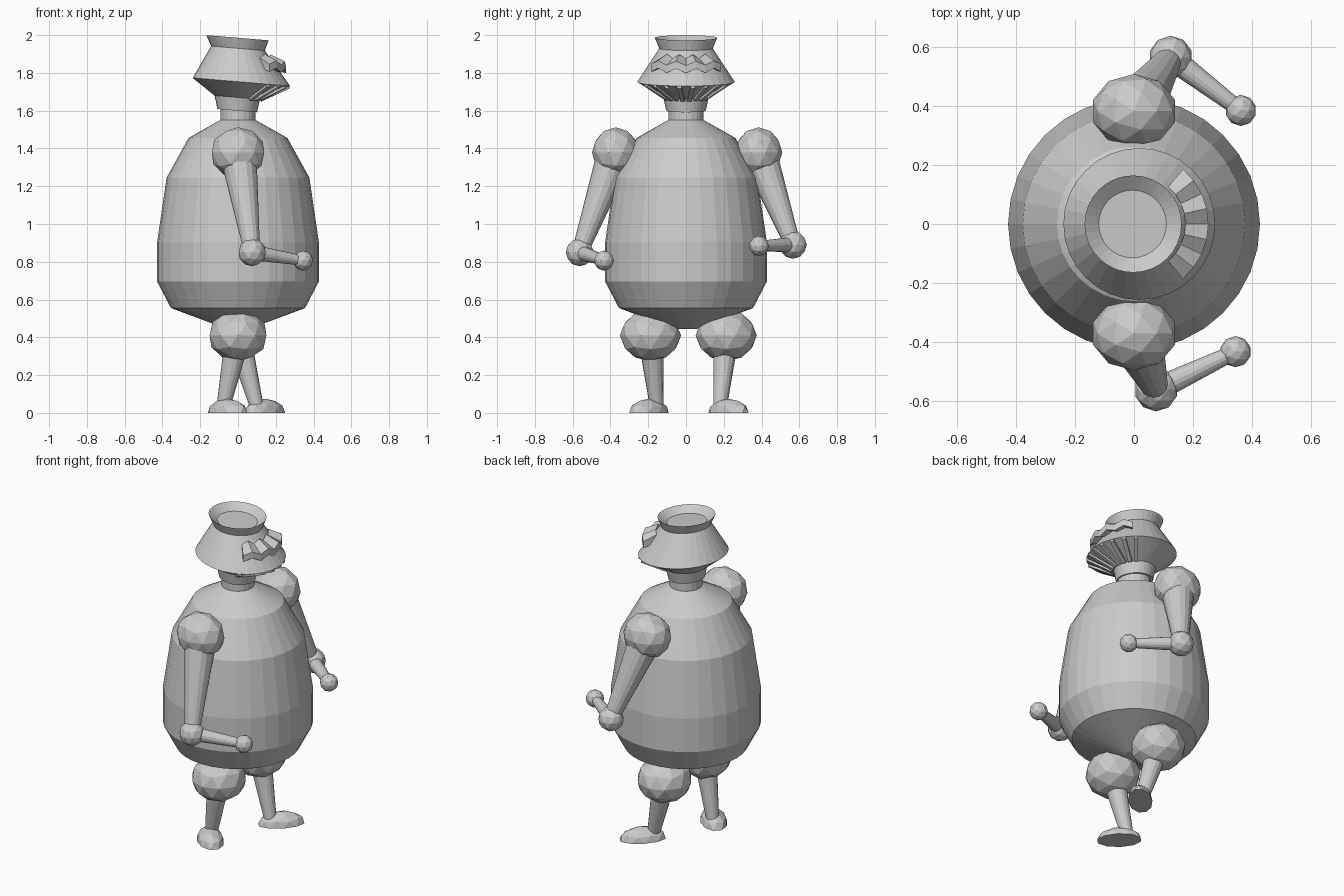
import bpy, bmesh, math
from mathutils import Vector, Matrix

if "Cube" in bpy.data.objects:
    bpy.data.objects.remove(bpy.data.objects["Cube"])

grey = bpy.data.materials.new("plain_grey")
grey.diffuse_color = (0.6, 0.6, 0.6, 1)
grey.use_nodes = True
grey.node_tree.nodes["Principled BSDF"].inputs["Base Color"].default_value = grey.diffuse_color
TILT = 0.083  # forward slope of the head


def finish(name, bm):
    bmesh.ops.recalc_face_normals(bm, faces=bm.faces)
    mesh = bpy.data.meshes.new(name)
    bm.to_mesh(mesh)
    bm.free()
    mesh.materials.append(grey)
    obj = bpy.data.objects.new(name, mesh)
    bpy.context.collection.objects.link(obj)
    return obj


def loft(name, rings, segs=32, tilt=0.0):
    """Stack of circles (radius, z, x offset), capped at both ends."""
    bm = bmesh.new()
    loops = []
    for r, z, cx in rings:
        loop = []
        for i in range(segs):
            a = 2 * math.pi * i / segs
            x = r * math.cos(a)
            loop.append(bm.verts.new((cx + x, r * math.sin(a), z - tilt * x)))
        loops.append(loop)
    for lo, hi in zip(loops, loops[1:]):
        for i in range(segs):
            j = (i + 1) % segs
            bm.faces.new((lo[i], lo[j], hi[j], hi[i]))
    bm.faces.new(loops[0])
    bm.faces.new(loops[-1])
    return finish(name, bm)


def ball(name, centre, size):
    bm = bmesh.new()
    bmesh.ops.create_icosphere(bm, subdivisions=2, radius=1)
    bmesh.ops.scale(bm, vec=size, verts=bm.verts)
    bmesh.ops.translate(bm, vec=centre, verts=bm.verts)
    return finish(name, bm)


def limb(name, a, b, r1, r2):
    a, b = Vector(a), Vector(b)
    d = b - a
    m = Matrix.Translation((a + b) / 2) @ d.to_track_quat('Z', 'Y').to_matrix().to_4x4()
    bm = bmesh.new()
    bmesh.ops.create_cone(bm, cap_ends=True, segments=16, radius1=r1, radius2=r2,
                          depth=d.length, matrix=m)
    return finish(name, bm)


def foot(name, centre, angle, length, width):
    bm = bmesh.new()
    bmesh.ops.create_icosphere(bm, subdivisions=2, radius=1)
    bmesh.ops.bisect_plane(bm, geom=bm.verts[:] + bm.edges[:] + bm.faces[:],
                           plane_co=(0, 0, 0), plane_no=(0, 0, -1), clear_outer=True)
    bmesh.ops.holes_fill(bm, edges=[e for e in bm.edges if e.is_boundary])
    bmesh.ops.scale(bm, vec=(length, width, 0.075), verts=bm.verts)
    bm.transform(Matrix.Translation(centre) @ Matrix.Rotation(angle, 4, 'Z'))
    return finish(name, bm)


# Barrel body and neck
loft("body", [(0.06, 0.445, 0), (0.355, 0.555, 0), (0.428, 0.695, 0), (0.428, 0.905, 0),
              (0.378, 1.245, 0), (0.262, 1.455, 0), (0.095, 1.55, 0)])
loft("neck", [(0.093, 1.53, 0), (0.093, 1.62, 0)], segs=20)

# Head: collar, jaw cone, sloping hat and dished crown
loft("head", [(0.105, 1.60, -0.004), (0.12, 1.67, -0.004), (0.258, 1.752, 0.018),
              (0.142, 1.93, 0.0), (0.165, 1.986, -0.003), (0.115, 1.95, -0.005)], tilt=TILT)

# Teeth along the front of the jaw cone
bm = bmesh.new()
for i in range(8):
    a = math.radians(-56 + 16 * i)
    quad = []
    for r, z, cx in ((0.125, 1.66, 0), (0.256, 1.738, 0.018), (0.256, 1.752, 0.018), (0.12, 1.70, 0)):
        for w in (-0.011, 0.011):
            x = r * math.cos(a) - w * math.sin(a)
            y = r * math.sin(a) + w * math.cos(a)
            quad.append(bm.verts.new((cx + x, y, z - TILT * x)))
    for f in ((0, 1, 3, 2), (2, 3, 5, 4), (4, 5, 7, 6), (6, 7, 1, 0), (0, 2, 4, 6), (1, 3, 5, 7)):
        bm.faces.new([quad[k] for k in f])
finish("teeth", bm)

# Zigzag visor band wrapped round the front of the hat
bm = bmesh.new()
rows = []
N = 8
for i in range(N + 1):
    a = math.radians(-50 + 100 * i / N)
    wave = 0.011 if i % 2 else -0.011
    row = []
    for r, z in ((0.165, 1.845), (0.243, 1.83), (0.243, 1.87), (0.165, 1.90)):
        x = r * math.cos(a)
        row.append(bm.verts.new((x + 0.01, r * math.sin(a), z + wave - TILT * x)))
    rows.append(row)
for p, q in zip(rows, rows[1:]):
    for k in range(4):
        n = (k + 1) % 4
        bm.faces.new((p[k], q[k], q[n], p[n]))
bm.faces.new(rows[0])
bm.faces.new(rows[-1])
finish("visor_band", bm)

# Arms: side, shoulder, elbow, hand
ARMS = (("right", (0, -0.372, 1.378), (0.075, -0.563, 0.85), (0.345, -0.434, 0.806)),
        ("left", (0, 0.384, 1.378), (0.125, 0.566, 0.89), (0.363, 0.386, 0.884)))
for side, shoulder, elbow, hand in ARMS:
    ball(side + "_shoulder", shoulder, (0.146, 0.126, 0.134))
    ball(side + "_elbow", elbow, (0.074, 0.074, 0.074))
    ball(side + "_hand", hand, (0.053, 0.053, 0.053))
    limb(side + "_upper_arm", shoulder, elbow, 0.098, 0.042)
    limb(side + "_forearm", elbow, hand, 0.042, 0.026)

# Legs: side, hip, ankle, foot centre, foot direction and half sizes
LEGS = (("right", (0, -0.188, 0.41), (-0.078, -0.155, 0.03), (-0.055, -0.196, 0), -45, 0.13, 0.077),
        ("left", (0, 0.213, 0.41), (0.10, 0.18, 0.03), (0.143, 0.225, 0), 45, 0.137, 0.07))
for side, hip, ankle, centre, turn, length, width in LEGS:
    ball(side + "_hip", hip, (0.158, 0.162, 0.137))
    limb(side + "_leg", hip, ankle, 0.068, 0.036)
    foot(side + "_foot", centre, math.radians(turn), length, width)
